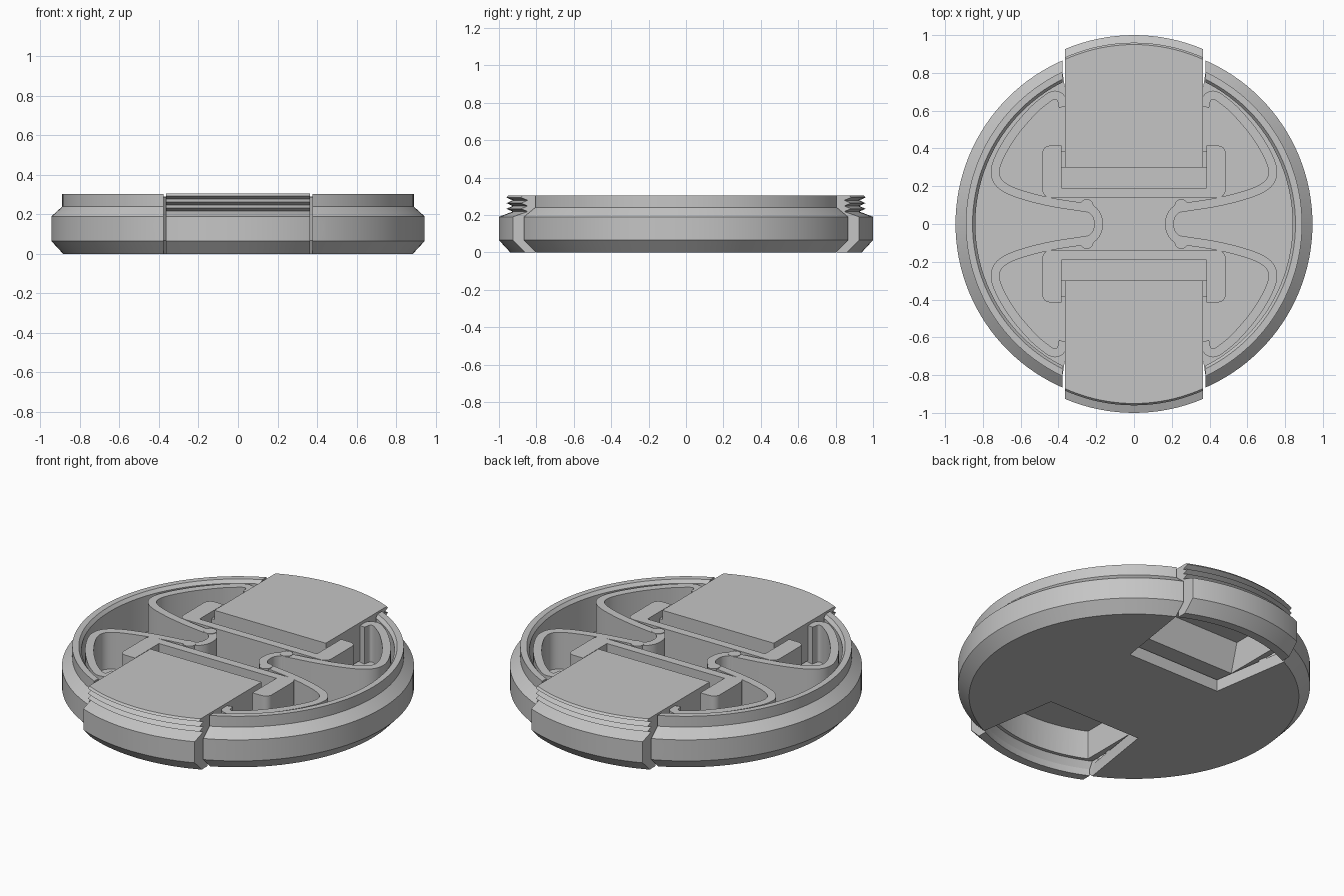
import bpy, bmesh, math
from mathutils import Vector

cube = bpy.data.objects.get("Cube")
if cube:
    bpy.data.objects.remove(cube, do_unlink=True)

GREY = (0.56, 0.56, 0.56, 1)
mat = bpy.data.materials.new("grey plastic")
mat.use_nodes = True
mat.diffuse_color = GREY
mat.node_tree.nodes["Principled BSDF"].inputs["Base Color"].default_value = GREY

FLOOR, TOP, SLIDE = 0.07, 0.29, 0.06
parts = []


def finish(bm, name):
    bmesh.ops.recalc_face_normals(bm, faces=bm.faces)
    mesh = bpy.data.meshes.new(name)
    bm.to_mesh(mesh)
    bm.free()
    mesh.materials.append(mat)
    ob = bpy.data.objects.new(name, mesh)
    bpy.context.collection.objects.link(ob)
    parts.append(ob)
    return ob


def lathe(name, profile, shift=0.0, steps=128):
    """Turn an (r, z) profile that starts and ends on the axis."""
    bm = bmesh.new()
    vs = [bm.verts.new((r, 0, z)) for r, z in profile]
    edges = [bm.edges.new(pair) for pair in zip(vs, vs[1:])]
    bmesh.ops.spin(bm, geom=vs + edges, cent=(0, 0, 0), axis=(0, 0, 1),
                   angle=math.tau, steps=steps, use_merge=False)
    bmesh.ops.remove_doubles(bm, verts=bm.verts, dist=1e-4)
    bmesh.ops.translate(bm, verts=bm.verts, vec=(0, shift, 0))
    return finish(bm, name)


def prism(name, points, depth):
    """Extrude a closed loop of 3D points along a vector."""
    bm = bmesh.new()
    face = bm.faces.new([bm.verts.new(p) for p in points])
    out = bmesh.ops.extrude_face_region(bm, geom=[face])
    moved = [g for g in out["geom"] if isinstance(g, bmesh.types.BMVert)]
    bmesh.ops.translate(bm, verts=moved, vec=depth)
    return finish(bm, name)


def box(name, x, y, z, rounding=0.0):
    """Box by its ranges; rounding softens the upright edges on the +x side."""
    bm = bmesh.new()
    bmesh.ops.create_cube(bm, size=1)
    for v in bm.verts:
        v.co = [(a + b) / 2 + c * (b - a) for (a, b), c in zip((x, y, z), v.co)]
    if rounding:
        upright = [e for e in bm.edges
                   if all(abs(v.co.x - x[1]) < 1e-4 for v in e.verts)
                   and abs(e.verts[0].co.z - e.verts[1].co.z) > 0.01]
        bmesh.ops.bevel(bm, geom=upright, offset=rounding, segments=6,
                        profile=0.5, affect='EDGES')
    return finish(bm, name)


def boolean(ob, tool, operation='DIFFERENCE'):
    """Bake a boolean and drop its tool."""
    mod = ob.modifiers.new("cut", 'BOOLEAN')
    mod.operation, mod.object, mod.solver = operation, tool, 'EXACT'
    graph = bpy.context.evaluated_depsgraph_get()
    graph.update()
    mesh = bpy.data.meshes.new_from_object(ob.evaluated_get(graph))
    ob.modifiers.clear()
    ob.data = mesh
    parts.remove(tool)
    bpy.data.objects.remove(tool, do_unlink=True)


def mirror(ob, x=False, y=False):
    mod = ob.modifiers.new("mirror", 'MIRROR')
    mod.use_axis = (x, y, False)
    mod.use_mirror_merge = False


def smooth_path(points, steps=8):
    """Catmull-Rom curve through the points."""
    p = [Vector(q) for q in points]
    p = [2 * p[0] - p[1]] + p + [2 * p[-1] - p[-2]]
    path = []
    for a, b, c, d in zip(p, p[1:], p[2:], p[3:]):
        for i in range(steps):
            t = i / steps
            path.append(0.5 * (2 * b + (c - a) * t + (2 * a - 5 * b + 4 * c - d) * t * t
                               + (3 * b - a - 3 * c + d) * t ** 3))
    return path + [p[-2]]


def ribbon(name, path, width, z0, z1):
    """Upright wall of even thickness along a path."""
    bm = bmesh.new()
    rows = []
    for i, p in enumerate(path):
        along = (path[min(i + 1, len(path) - 1)] - path[max(i - 1, 0)]).normalized()
        side = Vector((-along.y, along.x)) * width / 2
        rows.append([bm.verts.new((*q, z)) for q, z in
                     ((p - side, z0), (p + side, z0), (p + side, z1), (p - side, z1))])
    for a, b in zip(rows, rows[1:]):
        for k in range(4):
            n = (k + 1) % 4
            bm.faces.new((a[k], a[n], b[n], b[k]))
    bm.faces.new(rows[0])
    bm.faces.new(rows[-1][::-1])
    return finish(bm, name)


def vee(reach, y):
    """Six-sided section with a point on each side."""
    half = [(reach, 0.14), (0.36, 0.14 + (reach - 0.36) * 0.75)]
    right = half + [(0.36, 0.28 - half[1][1])]
    return [(x, y, z) for x, z in right] + [(-x, y, 0.28 - z) for x, z in right]


# Round cap body: floor, chamfered rim, gaps in the rim and tapered floor openings
body = lathe("cap_body", [(0, 0), (0.885, 0), (0.945, 0.065), (0.945, 0.19), (0.89, 0.24),
                          (0.89, 0.304), (0.855, 0.304), (0.84, 0.285), (0.84, FLOOR),
                          (0, FLOOR)])
taper = [(0.305, 0.33), (0.378, 0.80), (0.378, 1.2)]
for s in (-1, 1):
    ends = sorted((s * 0.7, s * 1.2))
    boolean(body, box("rim_gap", (-0.378, 0.378), ends, (FLOOR, 0.5)))
    outline = taper + [(-x, y) for x, y in reversed(taper)]
    boolean(body, prism("opening", [(x, s * y, -0.1) for x, y in outline], (0, 0, 0.3)))
    boolean(body, prism("groove", vee(0.44, s * 0.7), (0, s * 0.5, 0)))

# Sliding clip with threaded lip, hollow finger grip underneath
threads = [(0.9 if i % 2 else 0.867, 0.218 + 0.015 * i) for i in range(6)]
clip = lathe("sliding_clip", [(0, 0), (0.88, 0), (0.94, 0.065), (0.94, 0.19)] + threads
             + [(0.89, 0.305), (0, 0.305)], SLIDE)
boolean(clip, box("clip_block", (-0.365, 0.365), (0.30, 1.2), (-0.2, 0.5)), 'INTERSECT')
boolean(clip, lathe("lower_hollow", [(0, -0.1), (0.83, -0.1), (0.83, 0.04),
                                     (0.81, 0.08), (0, 0.08)], SLIDE))
hollow = lathe("upper_hollow", [(0, -0.1), (0.79, -0.1), (0.79, 0.25), (0, 0.25)], SLIDE)
grip = [(0.41, 0.05), (0.42, 0.085), (0.48, 0.3), (1.2, 0.3), (1.2, 0.05)]
boolean(hollow, prism("grip_shape", [(-0.33, y, z) for y, z in grip], (0.66, 0, 0)),
        'INTERSECT')
boolean(clip, hollow)
mirror(clip, y=True)

# Pointed rails that run in the rim grooves
rail = prism("clip_rail", vee(0.43, 0.71), (0, 0.125, 0))
boolean(rail, box("rail_middle", (-0.35, 0.35), (0.5, 1), (-0.1, 0.5)))
mirror(rail, y=True)

tab = box("clip_tab", (0.36, 0.385), (0.30, 0.385), (0.10, 0.25))
mirror(tab, x=True, y=True)

# Guide walls around the inner end of each clip
bar = box("guide_bar", (-0.44, 0.44), (0.14, 0.19), (FLOOR - 0.01, TOP))
mirror(bar, y=True)
leg = box("guide_leg", (0.385, 0.485), (0.14, 0.415), (FLOOR - 0.01, TOP), 0.04)
mirror(leg, x=True, y=True)

# Curved spring walls, looping round at the middle
half = [(0.375, 0.62), (0.388, 0.668), (0.425, 0.682), (0.475, 0.652), (0.54, 0.595),
        (0.63, 0.49), (0.70, 0.38), (0.734, 0.29), (0.72, 0.225), (0.66, 0.18),
        (0.55, 0.142), (0.42, 0.112), (0.29, 0.092), (0.23, 0.08), (0.197, 0.045)]
line = half + [(0.188, 0)] + [(x, -y) for x, y in reversed(half)]
spring = ribbon("spring_wall", smooth_path(line), 0.046, FLOOR - 0.01, TOP - 0.002)
mirror(spring, x=True)
knob = lathe("spring_knob", [(0, FLOOR), (0.035, FLOOR), (0.035, TOP + 0.001),
                             (0, TOP + 0.001)], 0.097, 24)
for v in knob.data.vertices:
    v.co.x += 0.25
mirror(knob, x=True, y=True)

# Smooth round walls, keep hard edges
bpy.ops.object.select_all(action='DESELECT')
for ob in parts:
    ob.select_set(True)
bpy.context.view_layer.objects.active = body
bpy.ops.object.shade_smooth_by_angle(angle=math.radians(25))
